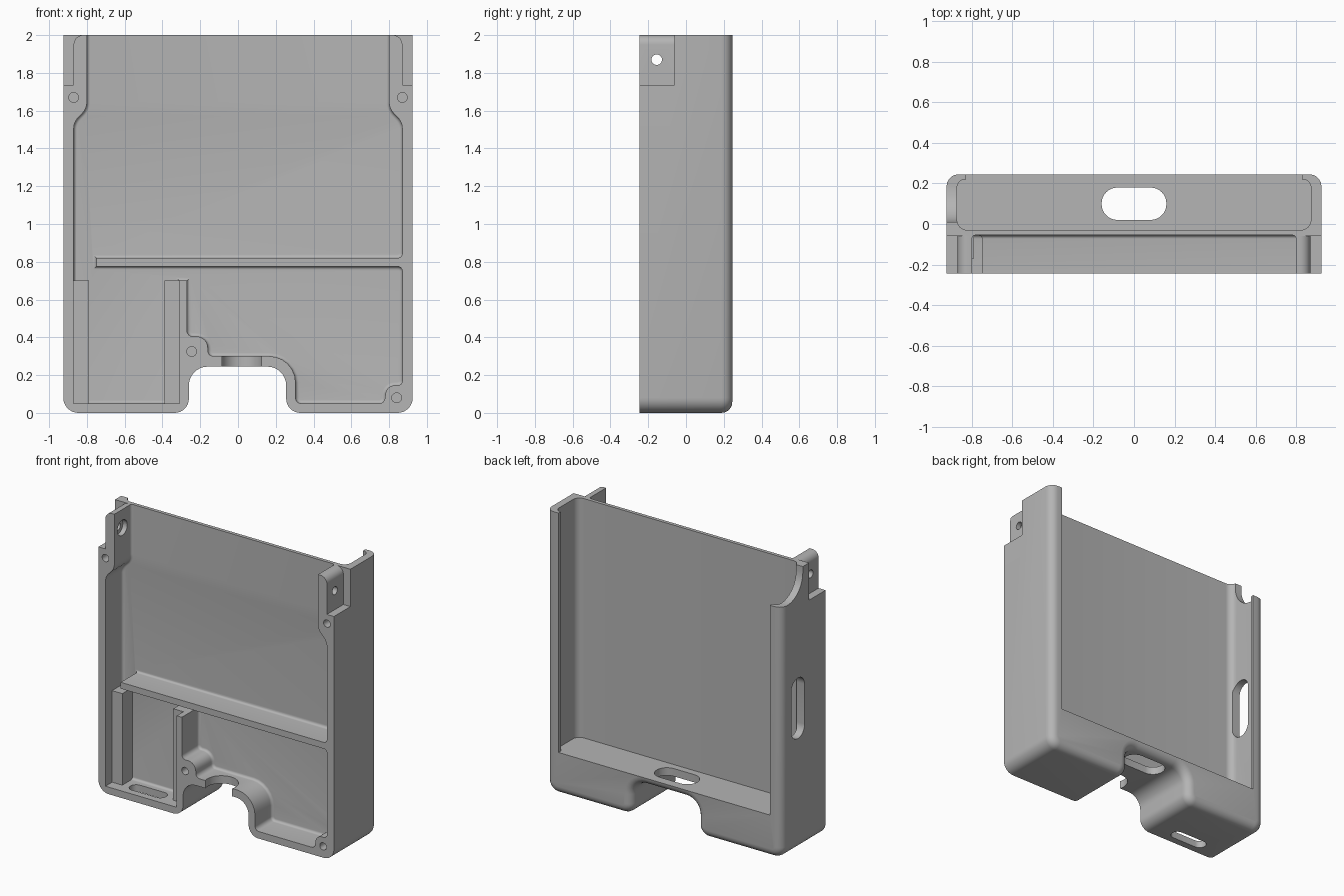
import bpy, bmesh, math
from mathutils import Vector

old = bpy.data.objects.get("Cube")
if old:
    bpy.data.objects.remove(old, do_unlink=True)

grey = bpy.data.materials.new("plain grey")
grey.use_nodes = True
grey.diffuse_color = (0.46, 0.46, 0.46, 1)
grey.node_tree.nodes["Principled BSDF"].inputs["Base Color"].default_value = grey.diffuse_color


def rounded(corners, steps=8):
    """Outline from (u, v, radius) corners, each rounded by an arc."""
    out = []
    for i, (u, v, r) in enumerate(corners):
        p = Vector((u, v))
        if r == 0:
            out.append(p)
            continue
        a = (Vector(corners[i - 1][:2]) - p).normalized()
        b = (Vector(corners[(i + 1) % len(corners)][:2]) - p).normalized()
        half = a.angle(b) / 2
        centre = p + (a + b).normalized() * (r / math.sin(half))
        start = p + a * (r / math.tan(half)) - centre
        end = p + b * (r / math.tan(half)) - centre
        turn = math.pi - 2 * half
        for k in range(steps + 1):
            t = k / steps
            out.append(centre + (start * math.sin((1 - t) * turn)
                                 + end * math.sin(t * turn)) / math.sin(turn))
    return out


def prism(name, outline, axis, lo, hi, bevel=0):
    """Extrude an outline along an axis; optionally round the edges at the hi end."""
    place = {"x": lambda p, t: (t, p[0], p[1]),
             "y": lambda p, t: (p[0], t, p[1]),
             "z": lambda p, t: (p[0], p[1], t)}[axis]
    bm = bmesh.new()
    ends = [[bm.verts.new(place(p, t)) for p in outline] for t in (lo, hi)]
    n = len(outline)
    bm.faces.new(ends[0])
    cap = bm.faces.new(ends[1])
    for i in range(n):
        j = (i + 1) % n
        bm.faces.new((ends[0][i], ends[0][j], ends[1][j], ends[1][i]))
    bmesh.ops.recalc_face_normals(bm, faces=bm.faces)
    if bevel:
        bmesh.ops.bevel(bm, geom=list(cap.edges), offset=bevel, segments=5,
                        profile=0.5, affect='EDGES', clamp_overlap=False)
    mesh = bpy.data.meshes.new(name)
    bm.to_mesh(mesh)
    bm.free()
    mesh.materials.append(grey)
    ob = bpy.data.objects.new(name, mesh)
    bpy.context.collection.objects.link(ob)
    return ob


def rect(u0, u1, v0, v1, r=0):
    return rounded([(u0, v0, r), (u1, v0, r), (u1, v1, r), (u0, v1, r)])


def disc(u, v, r, n=24):
    return [(u + r * math.cos(math.tau * k / n), v + r * math.sin(math.tau * k / n))
            for k in range(n)]


def cut(target, cutter):
    cutter.hide_render = True
    bpy.context.view_layer.objects.active = target
    mod = target.modifiers.new("cut", 'BOOLEAN')
    mod.operation = 'DIFFERENCE'
    mod.solver = 'EXACT'
    mod.object = cutter
    bpy.ops.object.modifier_apply(modifier=mod.name)
    bpy.data.objects.remove(cutter, do_unlink=True)


# Case body: two feet with a notch between them, rounded along the back
W, D = 0.925, 0.245
body = prism("case_body", rounded([
    (-W, 2.2, 0), (-W, 0, 0.08), (-0.26, 0, 0.075), (-0.26, 0.245, 0.1),
    (0.255, 0.245, 0.1), (0.255, 0, 0.075), (W, 0, 0.08), (W, 2.2, 0)]),
    "y", -D, D, bevel=0.058)
cut(body, prism("top_trim", rect(-2, 2, -1, 1), "z", 2, 3))

# Front cavity; its outline leaves the shelf rail, divider post and screw bosses
cut(body, prism("front_cavity", rounded([
    (-0.80, 2.1, 0), (-0.80, 1.61, 0.09), (-0.87, 1.54, 0.09), (-0.87, 0.05, 0),
    (-0.31, 0.05, 0), (-0.31, 0.70, 0), (-0.27, 0.70, 0), (-0.27, 0.405, 0.03),
    (-0.16, 0.405, 0.06), (-0.16, 0.30, 0.03), (0.305, 0.30, 0.14),
    (0.305, 0.05, 0.03), (0.775, 0.05, 0.03), (0.785, 0.145, 0.05),
    (0.87, 0.145, 0.025), (0.87, 0.775, 0.025), (-0.75, 0.775, 0),
    (-0.75, 0.82, 0), (0.87, 0.82, 0.025), (0.87, 1.54, 0.09),
    (0.80, 1.61, 0.09), (0.80, 2.1, 0)], 6), "y", -0.3, -0.055, bevel=0.018))

# Back pocket, open at the top, with lips along both sides
cut(body, prism("back_pocket", rounded([
    (-0.83, 0.3, 0), (-0.83, 0.22, 0), (-0.873, 0.22, 0.04), (-0.873, -0.03, 0.05),
    (0.873, -0.03, 0.05), (0.873, 0.22, 0.04), (0.83, 0.22, 0), (0.83, 0.3, 0)]),
    "z", 0.30, 2.1))

# Scoop in the upper back of the right wall, and its side slot
cut(body, prism("wall_scoop", rounded([
    (0.01, 2.1, 0), (0.01, 1.79, 0.17), (0.4, 1.79, 0), (0.4, 2.1, 0)]),
    "x", -1, -0.8))
cut(body, prism("side_slot", rect(-0.01, 0.14, 0.80, 1.23, 0.074), "x", -1, -0.8))

# Openings in the pocket floor, the front shelf and the right foot
cut(body, prism("floor_slot", rect(-0.16, 0.16, 0.02, 0.18, 0.079), "z", 0.2, 0.36))
cut(body, prism("shelf_gap", disc(0.02, -0.215, 0.11, 32), "z", 0.2, 0.32))
cut(body, prism("foot_slot", rect(-0.74, -0.46, -0.195, -0.105, 0.044), "z", -0.1, 0.1))

# Screw holes in the front rim
for x, z in ((-0.87, 1.67), (0.87, 1.67), (-0.245, 0.325), (0.84, 0.08)):
    cut(body, prism("screw_hole", disc(x, z, 0.026), "y", -0.3, -0.09))

# Stepped ear tabs with a rounded top corner and a counterbored hole
for s in (-1, 1):
    step = rounded([(s * 0.87, 1.735, 0), (s * 1.1, 1.735, 0), (s * 1.1, 2.1, 0),
                    (s * 0.815, 2.1, 0), (s * 0.815, 2.0, 0), (s * 0.87, 2.0, 0)])
    # the outline's inner edge follows the tab's rounded corner
    arc = [(s * (0.82 + 0.05 * math.cos(a)), 1.95 + 0.05 * math.sin(a))
           for a in (math.radians(90 - 11.25 * k) for k in range(9))]
    cut(body, prism("ear_step", step[:3] + [Vector((s * 0.82, 2.1))]
                    + [Vector(p) for p in arc], "y", -0.3, -0.06))
    lo, hi = sorted((s * 0.7, s * 1.0))
    cut(body, prism("ear_hole", disc(-0.155, 1.87, 0.028), "x", lo, hi))
    lo, hi = sorted((s * 0.7, s * 0.835))
    cut(body, prism("ear_counterbore", disc(-0.155, 1.87, 0.055), "x", lo, hi))

# Ledges on both sides of the right-hand compartment
ledges = [prism("outer_ledge", rect(-0.88, -0.79, 0.045, 0.70), "y", -0.17, -0.05),
          prism("inner_ledge", rect(-0.39, -0.305, 0.045, 0.70), "y", -0.17, -0.05)]

bpy.ops.object.select_all(action='DESELECT')
for ob in [body] + ledges:
    ob.select_set(True)
bpy.context.view_layer.objects.active = body
bpy.ops.object.shade_smooth_by_angle(angle=math.radians(30))
